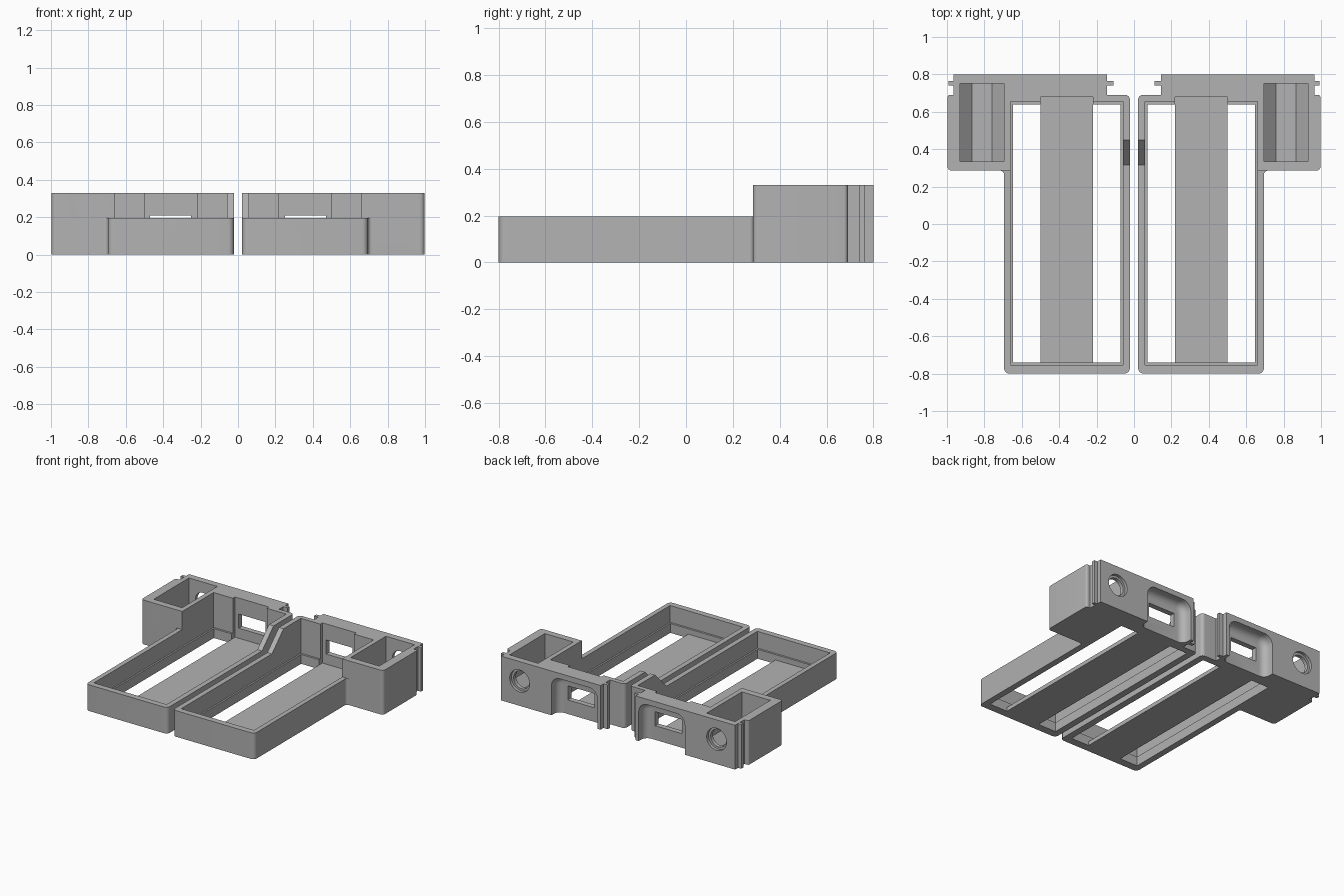
import bpy, bmesh, math
from mathutils import Vector

if "Cube" in bpy.data.objects:
    bpy.data.objects.remove(bpy.data.objects["Cube"])

grey = bpy.data.materials.new("plain grey")
grey.diffuse_color = (0.45, 0.45, 0.45, 1)
grey.use_nodes = True
grey.node_tree.nodes["Principled BSDF"].inputs["Base Color"].default_value = grey.diffuse_color


def rounded(points, steps=6):
    """Polygon with optional corner radius as third value."""
    out = []
    n = len(points)
    for i, p in enumerate(points):
        c = Vector(p[:2])
        r = p[2] if len(p) > 2 else 0
        if r == 0:
            out.append(c)
            continue
        a = (Vector(points[i - 1][:2]) - c).normalized()
        b = (Vector(points[(i + 1) % n][:2]) - c).normalized()
        half = a.angle(b) / 2
        centre = c + (a + b).normalized() * (r / math.sin(half))
        s = c + a * (r / math.tan(half)) - centre
        e = c + b * (r / math.tan(half)) - centre
        for k in range(steps + 1):
            out.append(centre + s.lerp(e, k / steps).normalized() * r)
    return out


def prism(name, points, lo, hi, axis="z", cove=0):
    """Extrude a 2D profile along an axis; cove rounds the rim at the lo end."""
    place = {"z": lambda u, v, w: (u, v, w),
             "x": lambda u, v, w: (w, u, v),
             "y": lambda u, v, w: (u, w, v)}[axis]
    bm = bmesh.new()
    base = bm.faces.new([bm.verts.new(place(p[0], p[1], lo)) for p in rounded(points)])
    rim = list(base.edges)
    top = bmesh.ops.extrude_face_region(bm, geom=[base], use_keep_orig=True)
    move = Vector(place(0, 0, hi - lo))
    bmesh.ops.translate(bm, vec=move,
                        verts=[g for g in top["geom"] if isinstance(g, bmesh.types.BMVert)])
    if cove:
        bmesh.ops.bevel(bm, geom=rim, offset=cove, segments=6, profile=0.5, affect="EDGES")
    bmesh.ops.recalc_face_normals(bm, faces=bm.faces)
    me = bpy.data.meshes.new(name)
    bm.to_mesh(me)
    bm.free()
    ob = bpy.data.objects.new(name, me)
    bpy.context.collection.objects.link(ob)
    return ob


def rect(x0, x1, y0, y1):
    return [(x0, y0), (x1, y0), (x1, y1), (x0, y1)]


def disc(x, z, r, n=40):
    return [(x + r * math.cos(2 * math.pi * i / n), z + r * math.sin(2 * math.pi * i / n))
            for i in range(n)]


# Full-height body: tray, square socket block, back wall with side tongues
tray = prism("right_tray", [
    (.022, -.8, .03), (.695, -.8, .03), (.695, .285, .02), (.998, .285, .025),
    (.998, .69, .015), (.965, .69), (.965, .74), (.992, .74), (.992, .765),
    (.965, .765), (.965, .8), (.145, .8), (.145, .765), (.11, .765),
    (.11, .74), (.145, .74), (.145, .69), (.022, .69, .025)], 0, .33)

OX, OZ = .8125, .185          # socket centre
h, k = .1175, .0525           # octagon half width and half side
cutters = [
    # tray interior down to the ledge
    prism("cut_interior", rect(.06, .66, -.755, .655), .07, .5),
    # floor strip channel with notch into the back wall
    prism("cut_strip", rect(.22, .5, -.74, .68), .03, .5),
    # open slots beside the strip
    prism("cut_slot_a", rect(.072, .2201, -.74, .64), -.1, .5),
    prism("cut_slot_b", rect(.4999, .648, -.74, .64), -.1, .5),
    # lower front rim, ramped on the inner wall
    prism("cut_ramp", [(-1, .195), (.315, .195), (.455, .335), (.455, .5), (-1, .5)],
          -.1, .3, "x"),
    prism("cut_rim", rect(.25, .9, -1, .285), .195, .5),
    # socket with octagonal bottom
    prism("cut_socket", [(OX - h, .5), (OX - h, OZ - k), (OX - k, OZ - h),
                         (OX + k, OZ - h), (OX + h, OZ - k), (OX + h, .5)], .335, .75, "y"),
    # stepped round hole behind the socket
    prism("cut_hole", disc(OX, OZ, .065), .7, .9, "y"),
    prism("cut_hole_step", disc(OX, OZ, .082), .778, .9, "y"),
    # coved recess in the back wall and the window through it
    prism("cut_recess", [(.17, -.2), (.55, -.2), (.55, .29, .07), (.17, .29, .07)],
          .72, .9, "y", cove=.05),
    prism("cut_window", rect(.25, .47, .105, .21), .6, .9, "y"),
]
for c in cutters:
    c.hide_render = True
    m = tray.modifiers.new(c.name, "BOOLEAN")
    m.operation, m.solver, m.object = "DIFFERENCE", "EXACT", c

# Bake the cuts, drop the cutters
mesh = bpy.data.meshes.new_from_object(
    tray.evaluated_get(bpy.context.evaluated_depsgraph_get()))
tray.modifiers.clear()
tray.data = mesh
for c in cutters:
    bpy.data.objects.remove(c)
mesh.materials.clear()
mesh.materials.append(grey)

# Mirrored left tray
bm = bmesh.new()
bm.from_mesh(mesh)
for v in bm.verts:
    v.co.x = -v.co.x
bmesh.ops.reverse_faces(bm, faces=bm.faces)
left_mesh = mesh.copy()
bm.to_mesh(left_mesh)
bm.free()
left = bpy.data.objects.new("left_tray", left_mesh)
bpy.context.collection.objects.link(left)

# Smooth the rounded corners only
for ob in (tray, left):
    ob.select_set(True)
bpy.context.view_layer.objects.active = tray
bpy.ops.object.shade_smooth_by_angle(angle=math.radians(30))
